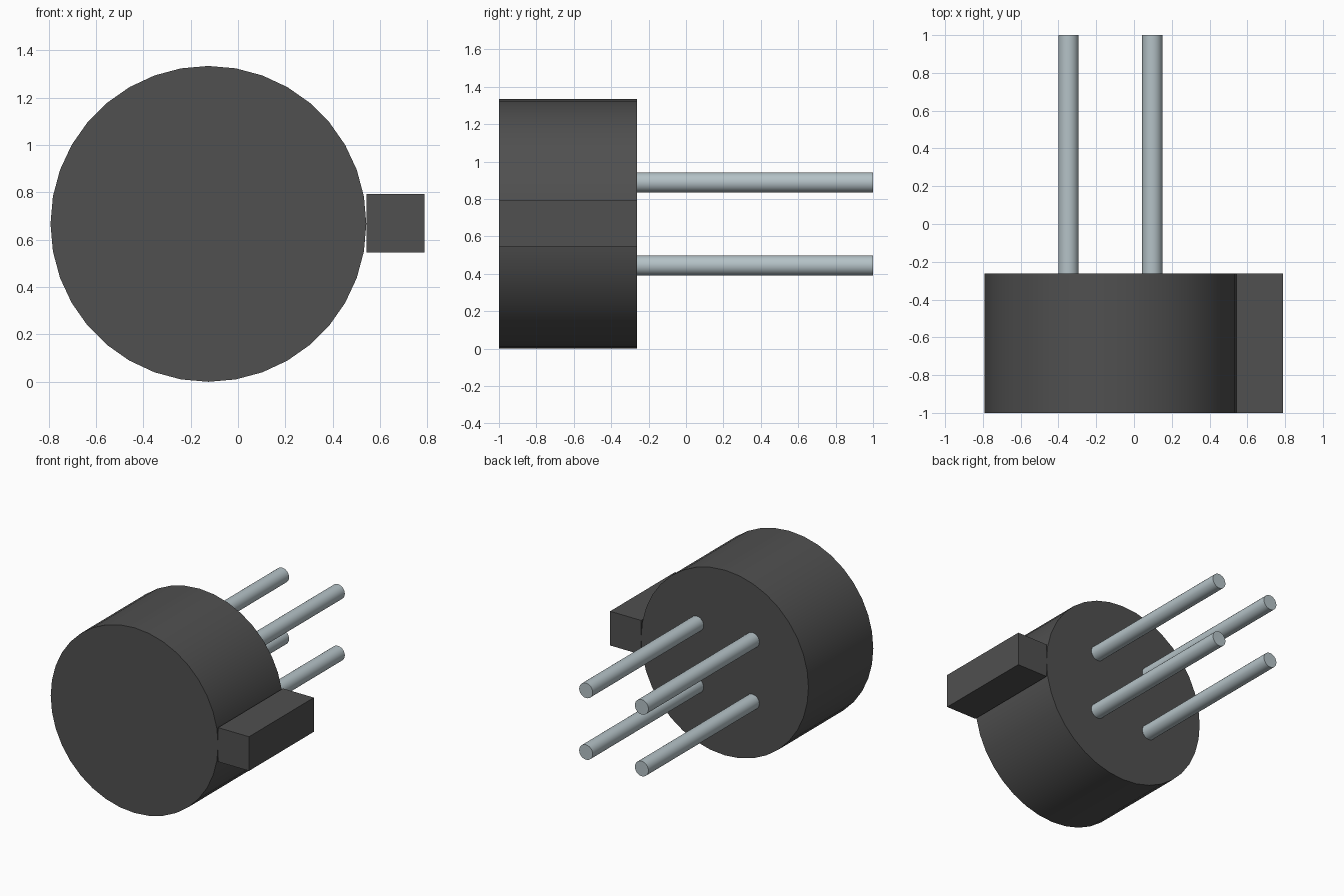
import bpy
from math import pi, radians

cube = bpy.data.objects.get("Cube")
if cube:
    bpy.data.objects.remove(cube, do_unlink=True)


def material(name, colour):
    mat = bpy.data.materials.new(name)
    mat.use_nodes = True
    mat.diffuse_color = colour
    mat.node_tree.nodes["Principled BSDF"].inputs["Base Color"].default_value = colour
    return mat


def finish(name, mat):
    obj = bpy.context.object
    obj.name = name
    obj.data.materials.append(mat)
    return obj


def rod(name, x, z, radius, y0, y1, sides, mat):
    """Smooth cylinder lying along y."""
    bpy.ops.mesh.primitive_cylinder_add(
        vertices=sides, radius=radius, depth=y1 - y0,
        location=(x, (y0 + y1) / 2, z), rotation=(pi / 2, 0, 0))
    finish(name, mat)
    bpy.ops.object.shade_smooth_by_angle(angle=radians(35))


plastic = material("dark grey plastic", (0.08, 0.08, 0.08, 1))
metal = material("pale steel", (0.46, 0.54, 0.57, 1))

FRONT, BACK, TIP = -1.0, -0.262, 1.0
CX, CZ, RADIUS = -0.125, 0.667, 0.667

# Round housing
rod("housing", CX, CZ, RADIUS, FRONT, BACK, 36, plastic)

# Square locating tab on the side
bpy.ops.mesh.primitive_cube_add(size=1, location=(0.665, (FRONT + BACK) / 2, 0.67))
tab = finish("locating_tab", plastic)
tab.scale = (0.246, BACK - FRONT, 0.246)

# Four contact pins in a square
for side, sx in (("right", -1), ("left", 1)):
    for level, sz in (("lower", -1), ("upper", 1)):
        rod(f"{level}_{side}_pin", CX + sx * 0.222, CZ + sz * 0.222,
            0.054, BACK, TIP, 24, metal)
